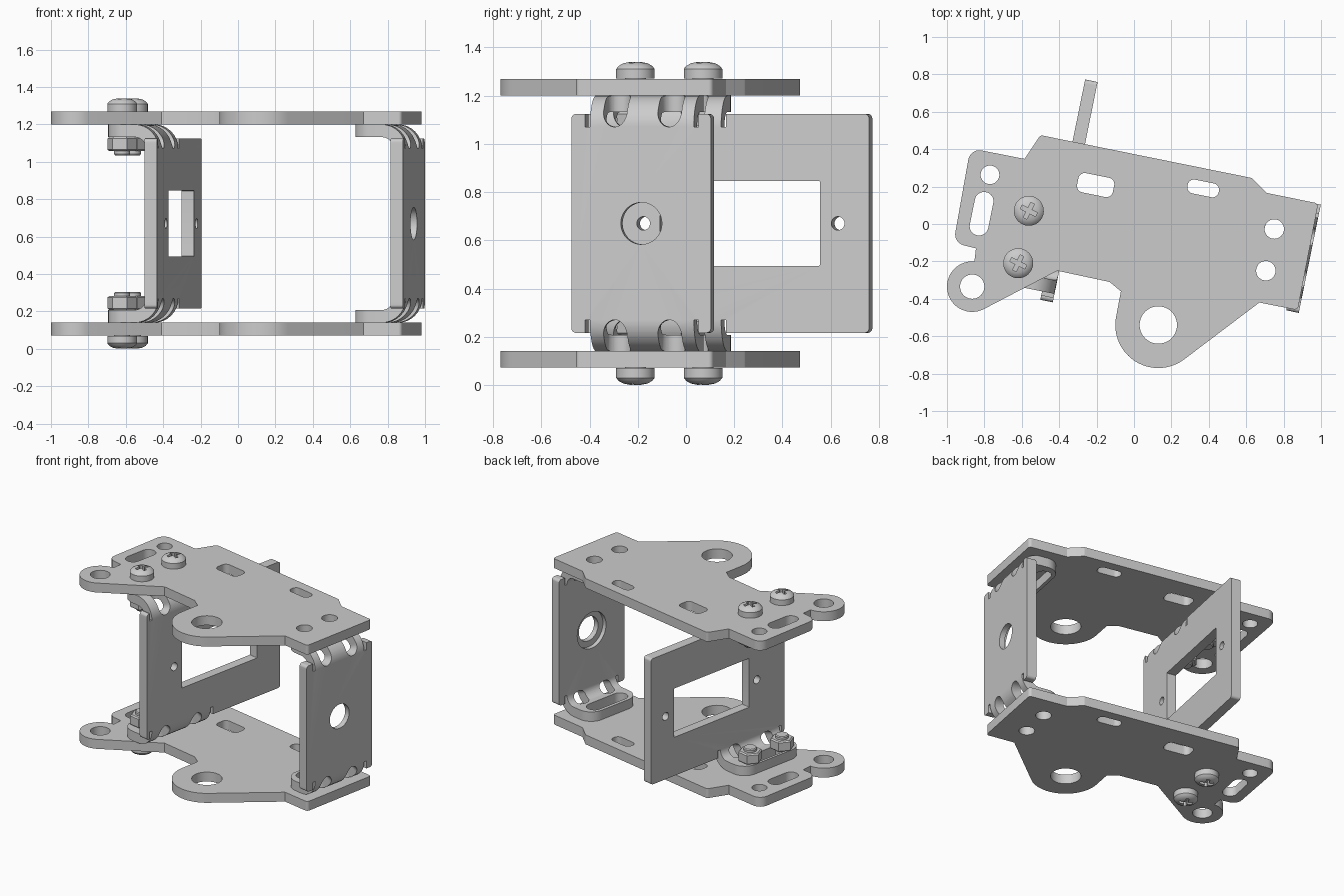
import bpy, bmesh
from math import sin, cos, tan, pi, radians
from mathutils import Vector

if "Cube" in bpy.data.objects:
    bpy.data.objects.remove(bpy.data.objects["Cube"])

TILT = radians(11.5)      # everything is turned by this angle in plan
T = 0.068                 # sheet thickness
MID = 0.67                # mirror height


def to_world(u, v):
    return (u * cos(TILT) + v * sin(TILT), -u * sin(TILT) + v * cos(TILT))


def arc(cx, cy, r, a0, a1, n=32):
    return [(cx + r * cos(radians(a0 + (a1 - a0) * i / n)),
             cy + r * sin(radians(a0 + (a1 - a0) * i / n))) for i in range(n + 1)]


def circle(cx, cy, r, n=40):
    return arc(cx, cy, r, 0, 360, n)[:-1]


def rounded(points, n=8):
    """Fillet every (x, y, r) corner of a closed outline."""
    out = []
    for i, p in enumerate(points):
        c = Vector(p[:2])
        if len(p) < 3:
            out.append(tuple(c))
            continue
        a = (Vector(points[i - 1][:2]) - c).normalized()
        b = (Vector(points[(i + 1) % len(points)][:2]) - c).normalized()
        half = a.angle(b) / 2
        d = p[2] / tan(half)
        centre = c + (a + b).normalized() * (p[2] / sin(half))
        s, e = c + a * d - centre, c + b * d - centre
        sweep = s.angle_signed(e)
        for k in range(n + 1):
            t = -sweep * k / n
            out.append((centre.x + s.x * cos(t) - s.y * sin(t),
                        centre.y + s.x * sin(t) + s.y * cos(t)))
    return out


def slot(x, y, length, width, r, ang=0.0):
    hl, hw = length / 2, width / 2
    pts = rounded([(-hl, -hw, r), (hl, -hw, r), (hl, hw, r), (-hl, hw, r)])
    return [(x + px * cos(ang) - py * sin(ang), y + px * sin(ang) + py * cos(ang)) for px, py in pts]


def finish(bm, name):
    bmesh.ops.recalc_face_normals(bm, faces=bm.faces)
    me = bpy.data.meshes.new(name)
    bm.to_mesh(me)
    bm.free()
    ob = bpy.data.objects.new(name, me)
    bpy.context.collection.objects.link(ob)
    return ob


def sheet(loops):
    """Flat sheet of thickness T centred on z = 0; first loop is the rim, others are holes."""
    cu = bpy.data.curves.new("outline", 'CURVE')
    cu.dimensions, cu.fill_mode, cu.extrude = '2D', 'BOTH', T / 2
    for pts in loops:
        sp = cu.splines.new('POLY')
        sp.points.add(len(pts) - 1)
        for q, p in zip(sp.points, pts):
            q.co = (p[0], p[1], 0, 1)
        sp.use_cyclic_u = True
    tmp = bpy.data.objects.new("outline", cu)
    bpy.context.collection.objects.link(tmp)
    dg = bpy.context.evaluated_depsgraph_get()
    me = bpy.data.meshes.new_from_object(tmp.evaluated_get(dg))
    bm = bmesh.new()
    bm.from_mesh(me)
    bmesh.ops.remove_doubles(bm, verts=bm.verts, dist=1e-5)
    bpy.data.objects.remove(tmp)
    bpy.data.meshes.remove(me)
    return bm


def lathe(profile, n, name):
    bm = bmesh.new()
    vs = [bm.verts.new((r, 0, z)) for r, z in profile]
    es = [bm.edges.new(e) for e in zip(vs, vs[1:])]
    bmesh.ops.spin(bm, geom=vs + es, cent=(0, 0, 0), axis=(0, 0, 1), angle=2 * pi, steps=n)
    bmesh.ops.remove_doubles(bm, verts=bm.verts, dist=1e-5)
    return finish(bm, name)


def cut(ob, cutter):
    m = ob.modifiers.new("cut", 'BOOLEAN')
    m.operation, m.solver, m.object = 'DIFFERENCE', 'EXACT', cutter
    cutter.hide_render = True
    dg = bpy.context.evaluated_depsgraph_get()
    me = bpy.data.meshes.new_from_object(ob.evaluated_get(dg))
    ob.modifiers.clear()
    ob.data = me
    bpy.data.objects.remove(cutter)


# Side plates: one outline, top and bottom copies
rim = rounded([(-0.965, -0.10, 0.06), (-0.875, 0.405, 0.06), (-0.585, 0.348), (-0.50, 0.475, 0.02),
               (0.63, 0.246, 0.02), (0.71, 0.166), (0.985, 0.11, 0.02), (0.875, -0.46, 0.02), (0.67, -0.42)]
              + arc(0.13, -0.54, 0.23, -53, -190)
              + [(-0.07, -0.36), (-0.13, -0.31), (-0.41, -0.25)]
              + arc(-0.865, -0.335, 0.135, -62.5, -275) + [(-0.845, -0.13)])
holes = [circle(0.13, -0.54, 0.1), circle(-0.865, -0.335, 0.065), circle(-0.77, 0.263, 0.05),
         circle(0.75, -0.027, 0.052), circle(0.705, -0.25, 0.052),
         slot(-0.815, 0.055, 0.235, 0.1, 0.049, pi / 2 - TILT),
         slot(-0.205, 0.208, 0.195, 0.105, 0.035, -TILT),
         slot(0.37, 0.19, 0.17, 0.075, 0.034, -TILT)]
bottom = finish(sheet([rim] + holes), "bottom_plate")
bottom.location.z = 0.072 + T / 2
top = bpy.data.objects.new("top_plate", bottom.data)
bpy.context.collection.objects.link(top)
top.location.z = 2 * MID - bottom.location.z

# Folded brackets: flat pattern, then both ends are bent into flanges
R, BEND = 0.13, 0.27
L = 0.096 * pi / 2


def bracket(name, u_out, u_in, v0, v1, c, h, d, u_hole, extra):
    low = BEND - L - (u_out - R - u_in)
    g = h + 0.02
    half = [(v0, 0.216, 0.02), (c - g, 0.216), (c - g, BEND), (c - h, BEND), (c - h, low, 0.1),
            (c + h, low, 0.1), (c + h, BEND), (c + g, BEND), (c + g, 0.216), (v1, 0.216, 0.02)]
    outline = rounded(half + [(p[0], 2 * MID - p[1], *p[2:]) for p in reversed(half)])
    cuts = [slot(c + s * d, BEND - 0.08, 0.16, 0.1, 0.049, pi / 2) for s in (-1, 1)]
    cuts.append(slot(c, BEND - L - (u_out - R - u_hole), 2 * d + 0.104, 0.104, 0.051))
    cuts += [[(x, 2 * MID - y) for x, y in k] for k in cuts]
    bm = sheet([outline] + cuts + extra)
    for k in range(9):
        for t in (BEND - L * k / 8, 2 * MID - BEND + L * k / 8):
            bmesh.ops.bisect_plane(bm, geom=bm.verts[:] + bm.edges[:] + bm.faces[:],
                                   plane_co=(0, t, 0), plane_no=(0, 1, 0), dist=1e-5)
    for vert in bm.verts:
        v, t, w = vert.co.x, vert.co.y, vert.co.z + T / 2
        upper = t > MID
        t = 2 * MID - t if upper else t
        u, z, s = u_out - w, t, BEND - t
        if s > 0 and abs(v - c) < h + 0.005:
            if s < L:
                a = s / L * pi / 2
                u, z = u_out - R + (R - w) * cos(a), BEND - (R - w) * sin(a)
            else:
                u, z = u_out - R - (s - L), BEND - R + w
        vert.co = (*to_world(u, v), 2 * MID - z if upper else z)
    return finish(bm, name)


bracket("window_bracket", -0.342, -0.635, -0.497, 0.705, -0.186, 0.265, 0.143, -0.565,
        [slot(0.158, MID, 0.677, 0.352, 0.004), circle(0.573, MID, 0.028), circle(-0.25, MID, 0.028)])
end = bracket("end_bracket", 0.958, 0.665, -0.29, 0.30, 0.008, 0.22, 0.115, 0.741,
              [circle(0.006, MID, 0.087)])

# Counterbore on the inner face of the end bracket
bore = lathe([(0, -0.05), (0.13, -0.05), (0.13, 0.03), (0, 0.03)], 40, "bore_cutter")
bore.rotation_euler = (0, pi / 2, -TILT)
bore.location = (*to_world(0.958 - T, 0.006), MID)
bpy.context.view_layer.update()
cut(end, bore)

# Screw with cross recess, and hex nut
screw = lathe([(0, 0.07), (0.025, 0.069), (0.05, 0.064), (0.07, 0.053), (0.08, 0.04), (0.08, 0),
               (0.043, 0), (0.043, -0.228), (0.038, -0.235), (0, -0.235)], 32, "screw")
bm = bmesh.new()
a, b = 0.045, 0.011
cross = [(b, b), (b, a), (-b, a), (-b, b), (-a, b), (-a, -b), (-b, -b), (-b, -a), (b, -a), (b, -b), (a, -b), (a, b)]
face = bm.faces.new([bm.verts.new((x, y, 0.035)) for x, y in cross])
ext = bmesh.ops.extrude_face_region(bm, geom=[face])
bmesh.ops.translate(bm, vec=(0, 0, 0.1), verts=[g for g in ext['geom'] if isinstance(g, bmesh.types.BMVert)])
cut(screw, finish(bm, "cross_cutter"))
nut = lathe([(0, 0), (0.07, 0), (0.08, 0.008), (0.08, 0.067), (0.07, 0.075), (0, 0.075)], 6, "nut")

for i, v in enumerate((-0.043, -0.329)):
    for side, sg in (("top", 1), ("bottom", -1)):
        for src, h, flip in ((screw, 0.6, sg), (nut, 0.462, -sg)):
            ob = bpy.data.objects.new(f"{side}_{src.name}_{i + 1}", src.data)
            bpy.context.collection.objects.link(ob)
            ob.location = (*to_world(-0.565, v), MID + sg * h)
            ob.rotation_euler = (0 if flip > 0 else pi, 0, -TILT - radians(15) * (src == screw))
for src in (screw, nut):
    bpy.data.objects.remove(src)

# Smooth curved walls, keep sharp edges
for ob in bpy.context.scene.objects:
    ob.select_set(ob.type == 'MESH')
bpy.context.view_layer.objects.active = top
bpy.ops.object.shade_smooth_by_angle(angle=radians(30))
